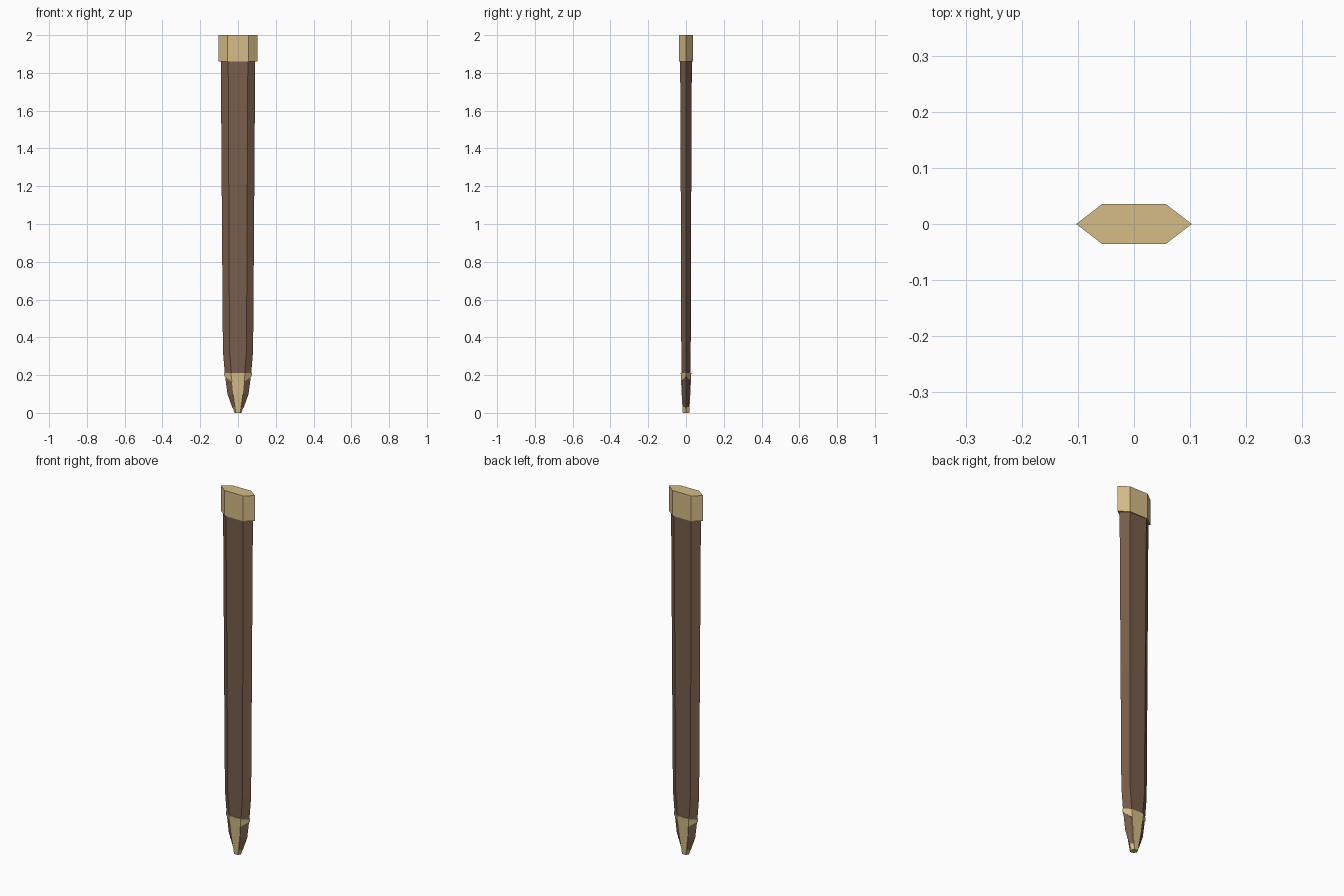
import bpy, bmesh

if "Cube" in bpy.data.objects:
    bpy.data.objects.remove(bpy.data.objects["Cube"])


def material(name, colour):
    m = bpy.data.materials.new(name)
    m.diffuse_color = (*colour, 1)
    m.use_nodes = True
    m.node_tree.nodes["Principled BSDF"].inputs["Base Color"].default_value = m.diffuse_color
    return m


leather = material("brown leather", (0.19, 0.11, 0.07))
brass = material("pale brass", (0.67, 0.50, 0.24))


def ring(z, ridge, flat, depth):
    """Flattened hexagon: ridges on the left and right, flats front and back."""
    return [(ridge, 0, z), (flat, depth, z), (-flat, depth, z),
            (-ridge, 0, z), (-flat, -depth, z), (flat, -depth, z)]


def finish(bm, name, mat):
    bmesh.ops.recalc_face_normals(bm, faces=bm.faces)
    mesh = bpy.data.meshes.new(name)
    bm.to_mesh(mesh)
    bm.free()
    mesh.materials.append(mat)
    ob = bpy.data.objects.new(name, mesh)
    bpy.context.collection.objects.link(ob)
    return ob


def loft(name, sections, mat):
    bm = bmesh.new()
    rows = [[bm.verts.new(p) for p in ring(*s)] for s in sections]
    for a, b in zip(rows, rows[1:]):
        for i in range(6):
            j = (i + 1) % 6
            bm.faces.new((a[i], a[j], b[j], b[i]))
    bm.faces.new(rows[0])
    bm.faces.new(rows[-1])
    return finish(bm, name, mat)


# Leather sheath: z, ridge half width, flat half width, half depth
loft("sheath_body", [
    (0.005, 0.015, 0.009, 0.014), (0.03, 0.031, 0.014, 0.016),
    (0.10, 0.056, 0.024, 0.020), (0.21, 0.070, 0.035, 0.024),
    (0.33, 0.080, 0.045, 0.025), (1.00, 0.085, 0.048, 0.027),
    (1.87, 0.091, 0.052, 0.031)], leather)

# Brass collar at the mouth
loft("mouth_collar", [(1.86, 0.103, 0.056, 0.036),
                      (2.00, 0.103, 0.056, 0.036)], brass)

# Brass tip cap
loft("tip_cap", [(0.0, 0.018, 0.011, 0.017),
                 (0.03, 0.029, 0.016, 0.019)], brass)

# Brass tip straps on the flats, joined by a band with pointed side openings
sections = [(0.03, 0.029, 0.016, 0.019), (0.10, 0.057, 0.026, 0.023),
            (0.165, 0.067, 0.032, 0.026), (0.21, 0.074, 0.037, 0.028)]
bm = bmesh.new()
rows = [[bm.verts.new(p) for p in ring(*s)] for s in sections]
for a, b in zip(rows, rows[1:]):
    for i in (1, 4):
        bm.faces.new((a[i], a[i + 1], b[i + 1], b[i]))
low, top = rows[-2:]
for i in (0, 3):
    low[i].co.z = 0.193
    low[i].co.x *= 0.072 / 0.067
    for j in ((i + 1) % 6, (i - 1) % 6):
        bm.faces.new((low[i], low[j], top[j], top[i]))
bmesh.ops.delete(bm, geom=[v for v in bm.verts if not v.link_faces],
                 context='VERTS')
strap = finish(bm, "tip_straps", brass)
shell = strap.modifiers.new("thickness", 'SOLIDIFY')
shell.thickness = 0.004
shell.offset = -1
